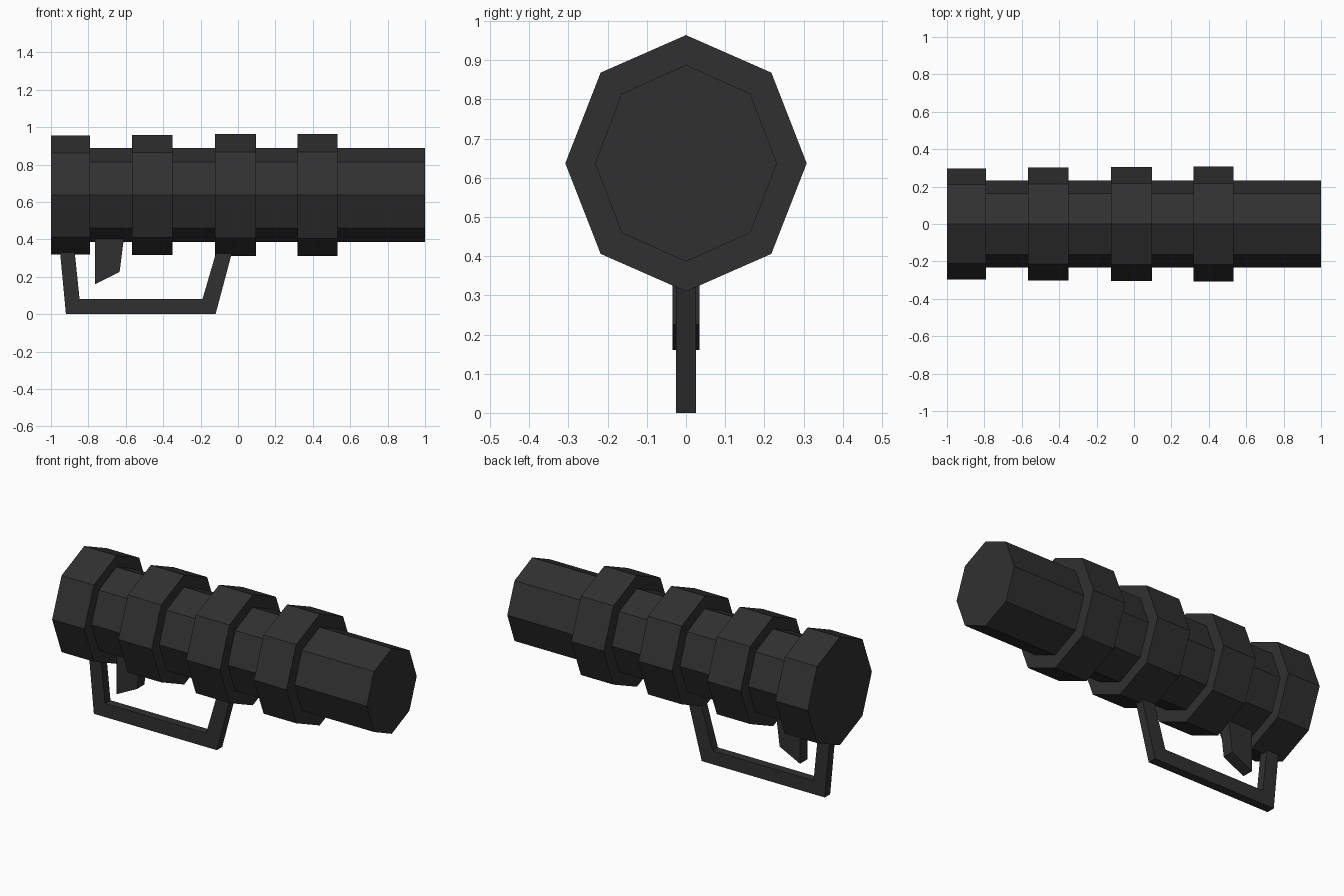
import bpy, bmesh, math

if "Cube" in bpy.data.objects:
    bpy.data.objects.remove(bpy.data.objects["Cube"])

mat = bpy.data.materials.new("dark_grey")
mat.diffuse_color = (0.03, 0.03, 0.03, 1)
mat.use_nodes = True
mat.node_tree.nodes["Principled BSDF"].inputs["Base Color"].default_value = mat.diffuse_color
CZ = 0.637  # height of the tube axis


def finish(name, bm):
    bmesh.ops.recalc_face_normals(bm, faces=bm.faces)
    me = bpy.data.meshes.new(name)
    bm.to_mesh(me)
    bm.free()
    me.materials.append(mat)
    ob = bpy.data.objects.new(name, me)
    bpy.context.collection.objects.link(ob)
    return ob


def extrude(name, points, vec):
    """Closed 3D outline pushed along vec into a solid."""
    bm = bmesh.new()
    face = bm.faces.new([bm.verts.new(p) for p in points])
    new = bmesh.ops.extrude_face_region(bm, geom=[face], use_keep_orig=True)["geom"]
    bmesh.ops.translate(bm, vec=vec, verts=[v for v in new if isinstance(v, bmesh.types.BMVert)])
    return finish(name, bm)


def octagon(name, x0, x1, ry, rz):
    a = [i * math.pi / 4 for i in range(8)]
    extrude(name, [(x0, ry * math.sin(t), CZ + rz * math.cos(t)) for t in a], (x1 - x0, 0, 0))


def plate(name, outline, half):
    extrude(name, [(x, -half, z) for x, z in outline], (0, 2 * half, 0))


# Main tube
octagon("tube", -0.99, 1.0, 0.232, 0.251)

# Raised collars, growing slightly towards the muzzle
for i, (x0, x1, ry, rz) in enumerate([
        (-1.0, -0.79, 0.298, 0.318), (-0.567, -0.35, 0.302, 0.322),
        (-0.123, 0.096, 0.305, 0.325), (0.319, 0.531, 0.308, 0.327)]):
    octagon(f"collar_{i + 1}", x0, x1, ry, rz)

# Hand guard
plate("hand_guard", [(-0.954, 0.36), (-0.92, 0), (-0.12, 0), (-0.024, 0.36),
                     (-0.108, 0.36), (-0.19, 0.08), (-0.847, 0.08), (-0.876, 0.36)], 0.025)

# Trigger
plate("trigger", [(-0.765, 0.43), (-0.765, 0.16), (-0.633, 0.226), (-0.607, 0.43)], 0.034)
